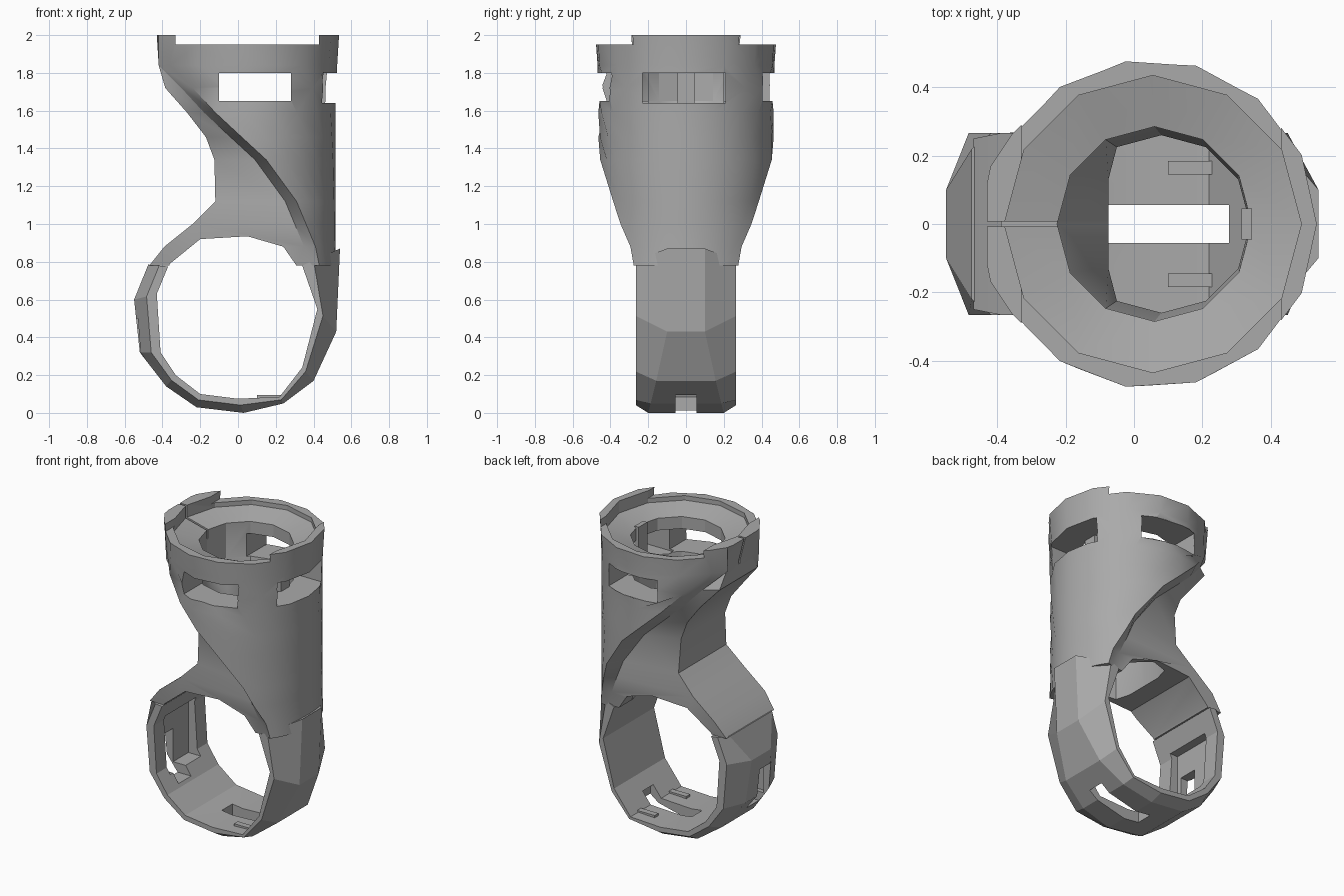
import bpy, bmesh, math

cube = bpy.data.objects.get("Cube")
if cube:
    bpy.data.objects.remove(cube, do_unlink=True)

grey = bpy.data.materials.new("plain_grey")
grey.use_nodes = True
grey.diffuse_color = (0.4, 0.4, 0.4, 1)
grey.node_tree.nodes["Principled BSDF"].inputs["Base Color"].default_value = (0.4, 0.4, 0.4, 1)

CX = 0.05


def make(name, verts, faces):
    mesh = bpy.data.meshes.new(name)
    mesh.from_pydata(verts, [], faces)
    bm = bmesh.new()
    bm.from_mesh(mesh)
    bmesh.ops.recalc_face_normals(bm, faces=bm.faces)
    bm.to_mesh(mesh)
    bm.free()
    mesh.materials.append(grey)
    obj = bpy.data.objects.new(name, mesh)
    bpy.context.collection.objects.link(obj)
    return obj


def loft(name, rows):
    """Join equal closed sections with quads and cap both ends."""
    n = len(rows[0])
    verts = [p for row in rows for p in row]
    faces = [tuple(range(n)), tuple(range(len(verts) - n, len(verts)))]
    for a in range(0, len(verts) - n, n):
        for i in range(n):
            j = (i + 1) % n
            faces.append((a + i, a + n + i, a + n + j, a + j))
    return make(name, verts, faces)


def box(name, x, y, z):
    return loft(name, [[(x[0], y[0], h), (x[1], y[0], h), (x[1], y[1], h), (x[0], y[1], h)]
                       for h in z])


def cut(obj, cutter):
    cutter.hide_render = True
    mod = obj.modifiers.new("cut", 'BOOLEAN')
    mod.operation, mod.solver, mod.object = 'DIFFERENCE', 'EXACT', cutter
    with bpy.context.temp_override(object=obj, active_object=obj, selected_objects=[obj]):
        bpy.ops.object.modifier_apply(modifier=mod.name)
    bpy.data.objects.remove(cutter, do_unlink=True)


def smooth(obj, degrees):
    bpy.ops.object.select_all(action='DESELECT')
    obj.select_set(True)
    bpy.context.view_layer.objects.active = obj
    bpy.ops.object.shade_smooth_by_angle(angle=math.radians(degrees))


# Cup and neck: height, radius, where the round wall ends, neck x, neck half width
LEVELS = [(2.0, .485, -.36, -.43, .12), (1.84, .475, -.36, -.39, .12),
          (1.72, .47, -.24, -.385, .2), (1.59, .465, -.12, -.27, .24),
          (1.46, .465, .02, -.17, .23), (1.34, .465, .15, -.125, .23),
          (1.12, .465, .31, -.12, .25), (1.0, .465, .36, -.24, .266),
          (.88, .465, .41, -.39, .266), (.78, .47, .43, -.47, .25)]


def section(z, r, c, n, w):
    a = math.acos((c - CX) / r)
    pts = [(CX + r * math.cos(a * t / 6), r * math.sin(a * t / 6)) for t in range(-6, 7)]
    step = w + .35 * (pts[-1][1] - w)
    pts += [(c - .06, step), (n, w), (n, -w), (c - .06, -step)]
    return [(x, y, z) for x, y in pts]


cup = loft("cup_and_neck", [section(*row) for row in LEVELS])


# Bore: wide recess inside the rim, sloping ledge, then the shaft down the neck
def circle(z, r, cx, left, sides=12):
    turns = [math.tau * i / sides for i in range(sides)]
    return [(max(left, cx + r * math.cos(t)), r * math.sin(t), z) for t in turns]


BORE = [(2.1, .435, .055, -.5), (1.92, .435, .055, -.5), (1.88, .285, .06, -.5),
        (1.65, .285, .06, -.5), (1.45, .26, .08, -.075), (.7, .26, .08, -.075)]
cut(cup, loft("bore_cutter", [circle(*row) for row in BORE]))

# Lower the rim at front and back, leaving raised lobes on the sides
cut(cup, box("rim_cutter", (-.33, .43), (-.8, .8), (1.95, 2.2)))

# Arched opening under the neck
ARCH = [(-.4, .5), (-.42, .66), (-.36, .79), (-.2, .92), (.05, .935), (.24, .88),
        (.33, .75), (.42, .55)]
cut(cup, loft("arch_cutter", [[(x, y, z) for x, z in ARCH] for y in (-.8, .8)]))

# Deep windows on front, back and one side, and the slit in the rim
for side in (-1, 1):
    cut(cup, box("window_cutter", (-.1, .28), sorted((side * .2, side * .6)), (1.65, 1.8)))
cut(cup, box("window_cutter", (.25, .7), (-.23, .21), (1.64, 1.8)))
cut(cup, box("slit_cutter", (-.5, -.15), (-.007, .007), (1.82, 2.1)))
smooth(cup, 28)

# Thin post standing in the side window
box("window_post", (.315, .345), (-.045, .045), (1.6, 1.89))

# Finger ring: outer and inner outline, running from the left round to the right
OUTER = [(-.475, .785), (-.55, .6), (-.52, .32), (-.38, .14), (-.22, .03), (.03, 0),
         (.24, .05), (.4, .17), (.52, .43), (.54, .87)]
INNER = [(-.37, .775), (-.43, .63), (-.41, .32), (-.33, .2), (-.2, .1), (0, .075),
         (.22, .085), (.34, .24), (.42, .55), (.34, .78)]


def ring_section(o, i):
    """Domed on the sides, flatter at the bottom and where it meets the neck."""
    flat = .22 if o == OUTER[0] else max(.1, .2 - .25 * o[1])
    mix = .3 if o[0] > .3 else .45
    m = [i[k] + mix * (o[k] - i[k]) for k in (0, 1)]
    half = [(i, .266), (m, .266), (o, flat)]
    return [(p[0], y, p[1]) for p, y in half] + [(p[0], -y, p[1]) for p, y in reversed(half)]


ring = loft("finger_ring", [ring_section(o, i) for o, i in zip(OUTER, INNER)])

# Slots through the ring and a shallow pocket on its inner side
cut(ring, box("slot_cutter", (-.08, .3), (-.055, .055), (-.1, .16)))
cut(ring, box("pocket_cutter", (-.475, -.3), (-.16, .16), (.28, .66)))
cut(ring, box("slot_cutter", (-.7, -.3), (-.13, 0), (.22, .5)))
smooth(ring, 15)

# Small raised bars inside the ring
for y in (-.165, .165):
    box("ring_bar", (.1, .24), (y - .02, y + .02), (.06, .095))
